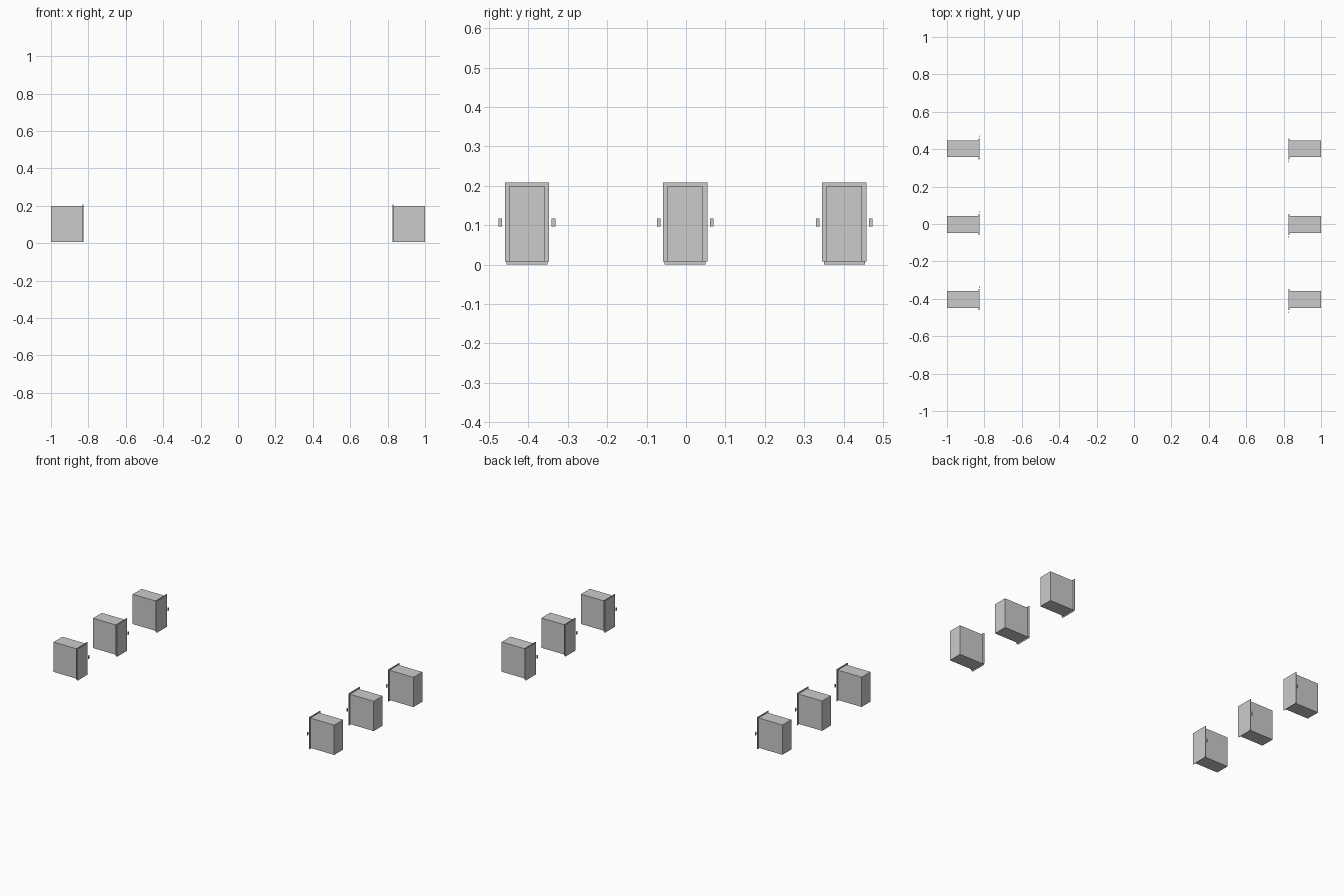
import bpy
from mathutils import Matrix, Vector

if "Cube" in bpy.data.objects:
    bpy.data.objects.remove(bpy.data.objects["Cube"], do_unlink=True)


def make_material(name, color):
    mat = bpy.data.materials.new(name)
    mat.use_nodes = True
    mat.diffuse_color = color
    mat.node_tree.nodes["Principled BSDF"].inputs["Base Color"].default_value = color
    return mat


grey = make_material("light grey", (0.6, 0.6, 0.6, 1))


def box(name, low, high, placement):
    """Axis-aligned box between two corners, then placed in the scene."""
    low, high = Vector(low), Vector(high)
    bpy.ops.mesh.primitive_cube_add(size=1)
    obj = bpy.context.object
    obj.name = name
    obj.data.transform(Matrix.Translation((low + high) / 2) @ Matrix.Diagonal((*(high - low), 1)))
    obj.data.transform(placement)
    obj.data.materials.append(grey)
    return obj


def cabinet(label, placement):
    # Local frame: the back is at -x, the door faces +x, the latch is at +y
    box(label + "_body", (-1, -0.045, 0.008), (-0.831, 0.045, 0.2), placement)
    box(label + "_door_frame", (-0.831, -0.056, 0.008), (-0.827, 0.056, 0.208), placement)
    box(label + "_door_panel", (-0.827, -0.052, 0), (-0.825, 0.052, 0.204), placement)
    box(label + "_latch", (-0.829, 0.063, 0.097), (-0.825, 0.072, 0.117), placement)


# Two facing rows of three cabinets
for row, y in (("front", -0.404), ("middle", -0.002), ("back", 0.402)):
    spot = Matrix.Translation((0, y, 0))
    cabinet(row + "_right_cabinet", spot)
    cabinet(row + "_left_cabinet", spot @ Matrix.Rotation(3.14159265, 4, "Z"))
